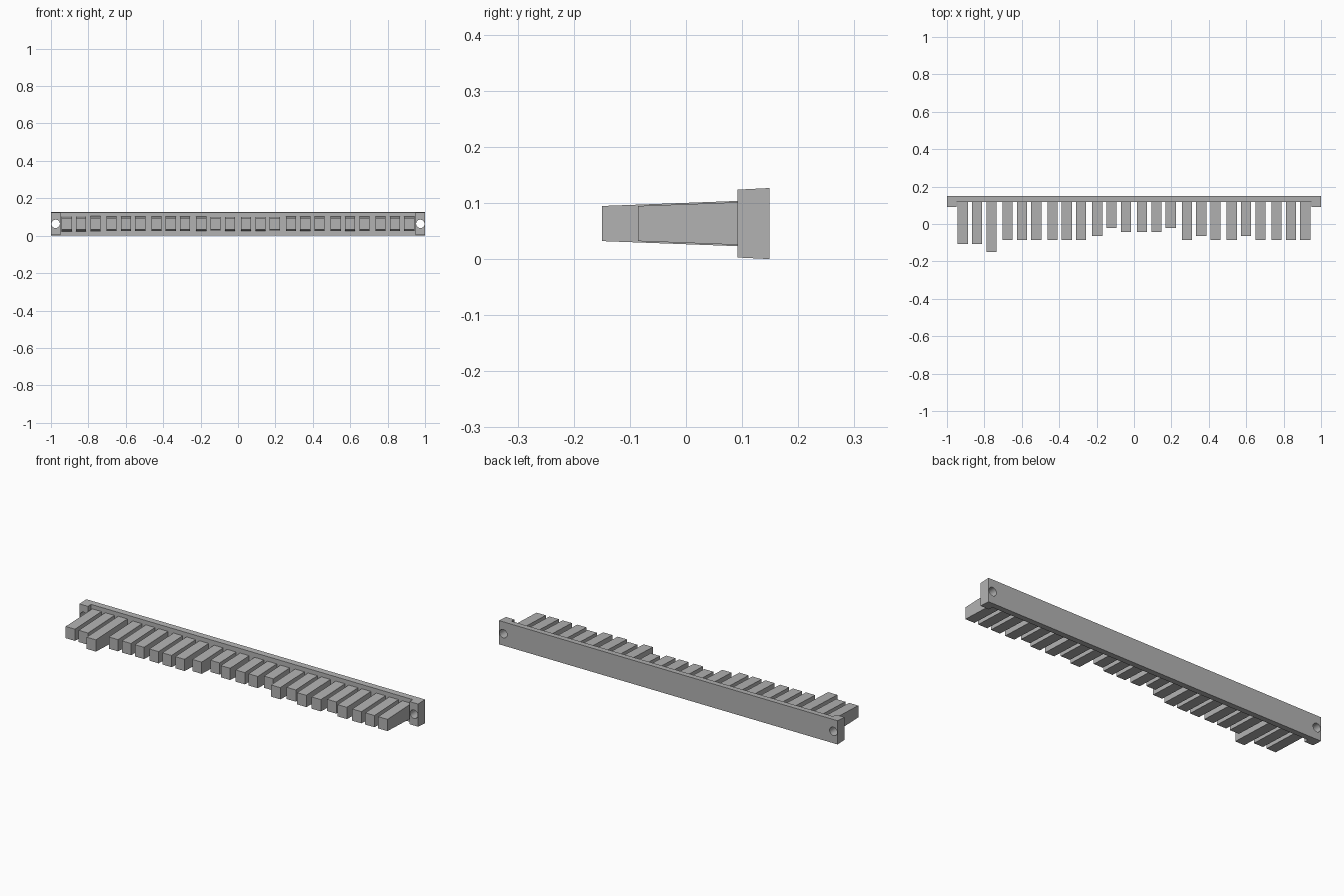
import bpy, bmesh, math

cube = bpy.data.objects.get("Cube")
if cube:
    bpy.data.objects.remove(cube, do_unlink=True)

GREY = (0.45, 0.45, 0.45, 1.0)
grey = bpy.data.materials.new("plain grey")
grey.use_nodes = True
grey.diffuse_color = GREY
grey.node_tree.nodes["Principled BSDF"].inputs["Base Color"].default_value = GREY

MID_Z = 0.0633                       # height of the centre line
BACK, BAR_FRONT, EAR_FRONT = 0.149, 0.117, 0.0915
EAR_WIDTH = 0.05


def extrude_plan(name, plan, half_height):
    """Plan outline raised about the centre line; half_height(y) gives the draft."""
    bm = bmesh.new()
    rings = [[bm.verts.new((x, y, MID_Z + side * half_height(y))) for x, y in plan]
             for side in (-1, 1)]
    bm.faces.new(rings[0])
    bm.faces.new(rings[1])
    for i in range(len(plan)):
        j = (i + 1) % len(plan)
        bm.faces.new((rings[0][i], rings[0][j], rings[1][j], rings[1][i]))
    bmesh.ops.recalc_face_normals(bm, faces=bm.faces)
    mesh = bpy.data.meshes.new(name)
    bm.to_mesh(mesh)
    bm.free()
    mesh.materials.append(grey)
    obj = bpy.data.objects.new(name, mesh)
    bpy.context.collection.objects.link(obj)
    return obj


# Mounting bar with a thicker ear at each end
inner = 1 - EAR_WIDTH
half_plan = [(1, BACK), (1, EAR_FRONT), (inner, EAR_FRONT), (inner, BAR_FRONT)]
plan = half_plan + [(-x, y) for x, y in reversed(half_plan)]
bar = extrude_plan("mounting_bar", plan, lambda y: MID_Z - 0.05 * (BACK - y))

# Screw holes through the ears
for side in (-1, 1):
    bpy.ops.mesh.primitive_cylinder_add(
        vertices=24, radius=0.0225, depth=0.3,
        location=(side * 0.975, BACK, MID_Z), rotation=(math.pi / 2, 0, 0))
    cutter = bpy.context.object
    cutter.name = "hole_cutter"
    cutter.hide_render = True
    cutter.data.materials.append(grey)
    cut = bar.modifiers.new("screw_hole", 'BOOLEAN')
    cut.operation = 'DIFFERENCE'
    cut.solver = 'EXACT'
    cut.object = cutter
    bpy.ops.object.select_all(action='DESELECT')
    bpy.context.view_layer.objects.active = bar
    bar.select_set(True)
    bpy.ops.object.modifier_apply(modifier=cut.name)
    bpy.data.objects.remove(cutter, do_unlink=True)
bpy.ops.object.shade_smooth_by_angle(angle=math.radians(30))

# Teeth in groups of three; each digit is a length step
STEPS = "446" "333" "333" "201" "110" "323" "323" "333"
HALF_WIDTH, TIP_HALF_HEIGHT = 0.0272, 0.0313
for i, step in enumerate(STEPS):
    x = -0.9153 + (i // 3) * 0.2396 + (i % 3) * 0.0767
    tip = -0.0222 - int(step) * 0.0212
    outline = [(x - HALF_WIDTH, tip), (x + HALF_WIDTH, tip),
               (x + HALF_WIDTH, BAR_FRONT + 0.01), (x - HALF_WIDTH, BAR_FRONT + 0.01)]
    extrude_plan(f"tooth_{i + 1:02d}", outline,
                 lambda y: TIP_HALF_HEIGHT + 0.0373 * (y - tip))
